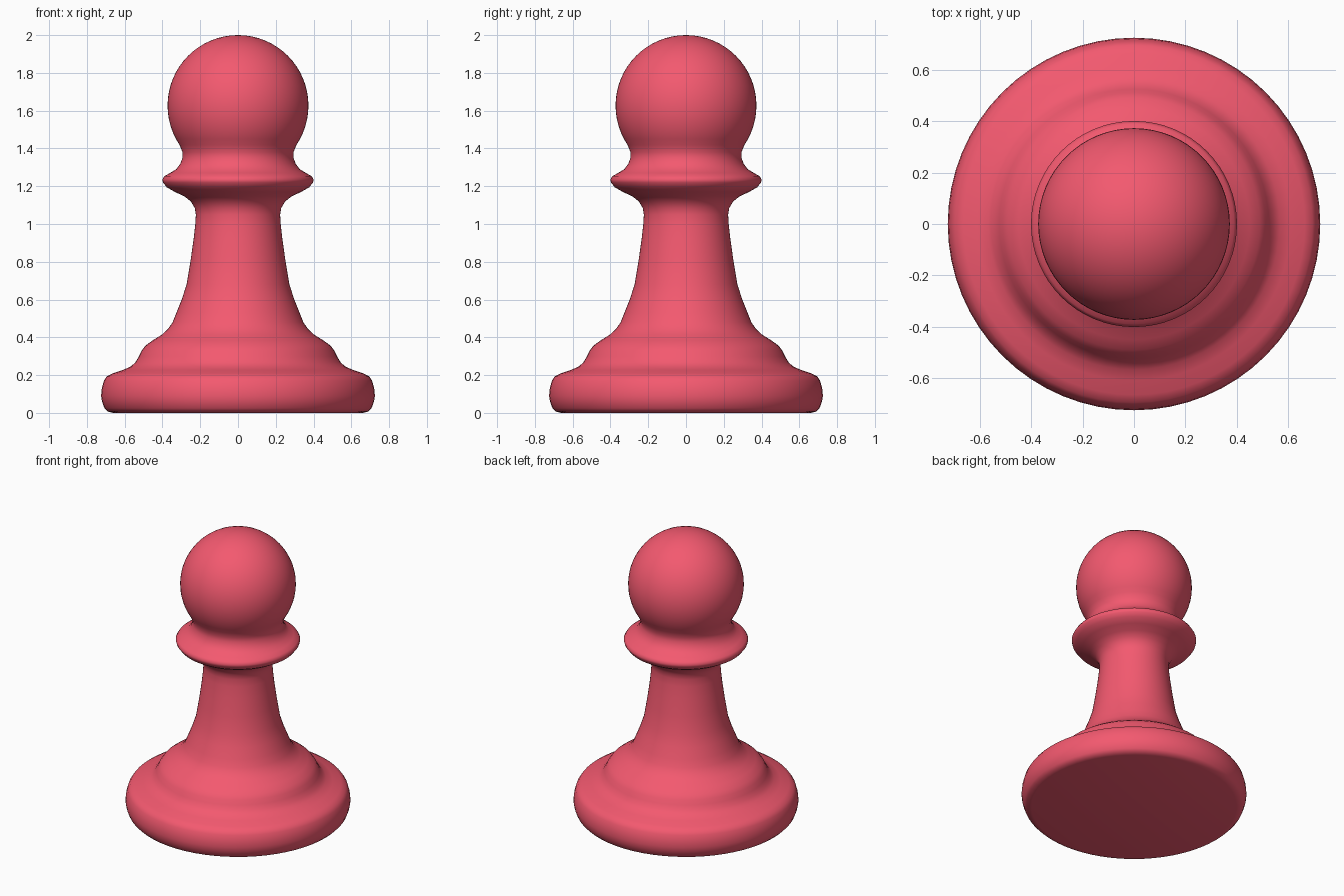
import bpy, bmesh, math

if "Cube" in bpy.data.objects:
    bpy.data.objects.remove(bpy.data.objects["Cube"])

SEGMENTS = 64

# Turned profile (radius, height) from the foot up to the neck
profile = [
    (0.0, 0.0), (0.66, 0.0), (0.69, 0.007), (0.707, 0.025), (0.72, 0.06), (0.725, 0.09),
    (0.721, 0.13), (0.71, 0.17), (0.695, 0.193), (0.665, 0.209), (0.61, 0.227),
    (0.567, 0.246), (0.543, 0.268), (0.525, 0.298), (0.511, 0.328), (0.49, 0.356),
    (0.45, 0.385), (0.402, 0.415), (0.37, 0.445), (0.346, 0.48), (0.326, 0.53),
    (0.298, 0.60), (0.272, 0.68), (0.252, 0.80), (0.235, 0.92), (0.226, 1.0),
    (0.223, 1.05), (0.229, 1.085), (0.25, 1.12), (0.285, 1.147), (0.335, 1.17),
    (0.378, 1.195), (0.397, 1.22), (0.401, 1.235), (0.39, 1.253), (0.36, 1.27),
    (0.327, 1.29), (0.306, 1.318), (0.294, 1.35), (0.294, 1.38),
]

# Ball head continues the profile as an arc up to the pole
R, CZ, STEPS = 0.373, 1.627, 22
start = math.radians(-34)
for i in range(STEPS + 1):
    a = start + (math.pi / 2 - start) * i / STEPS
    profile.append((max(R * math.cos(a), 0.0), CZ + R * math.sin(a)))

# Spin the profile round the z axis
bm = bmesh.new()
verts = [bm.verts.new((r, 0, z)) for r, z in profile]
edges = [bm.edges.new(pair) for pair in zip(verts, verts[1:])]
bmesh.ops.spin(bm, geom=verts + edges, cent=(0, 0, 0), axis=(0, 0, 1),
               angle=2 * math.pi, steps=SEGMENTS)
bmesh.ops.remove_doubles(bm, verts=bm.verts, dist=0.0005)
bmesh.ops.recalc_face_normals(bm, faces=bm.faces)
mesh = bpy.data.meshes.new("chess_pawn")
bm.to_mesh(mesh)
bm.free()

pawn = bpy.data.objects.new("chess_pawn", mesh)
bpy.context.collection.objects.link(pawn)

# Smooth shading
bpy.context.view_layer.objects.active = pawn
pawn.select_set(True)
bpy.ops.object.shade_smooth_by_angle(angle=math.radians(50))

# Coral red finish
mat = bpy.data.materials.new("coral_red")
mat.diffuse_color = (0.9, 0.1, 0.16, 1)
mat.use_nodes = True
mat.node_tree.nodes["Principled BSDF"].inputs["Base Color"].default_value = mat.diffuse_color
mesh.materials.append(mat)
